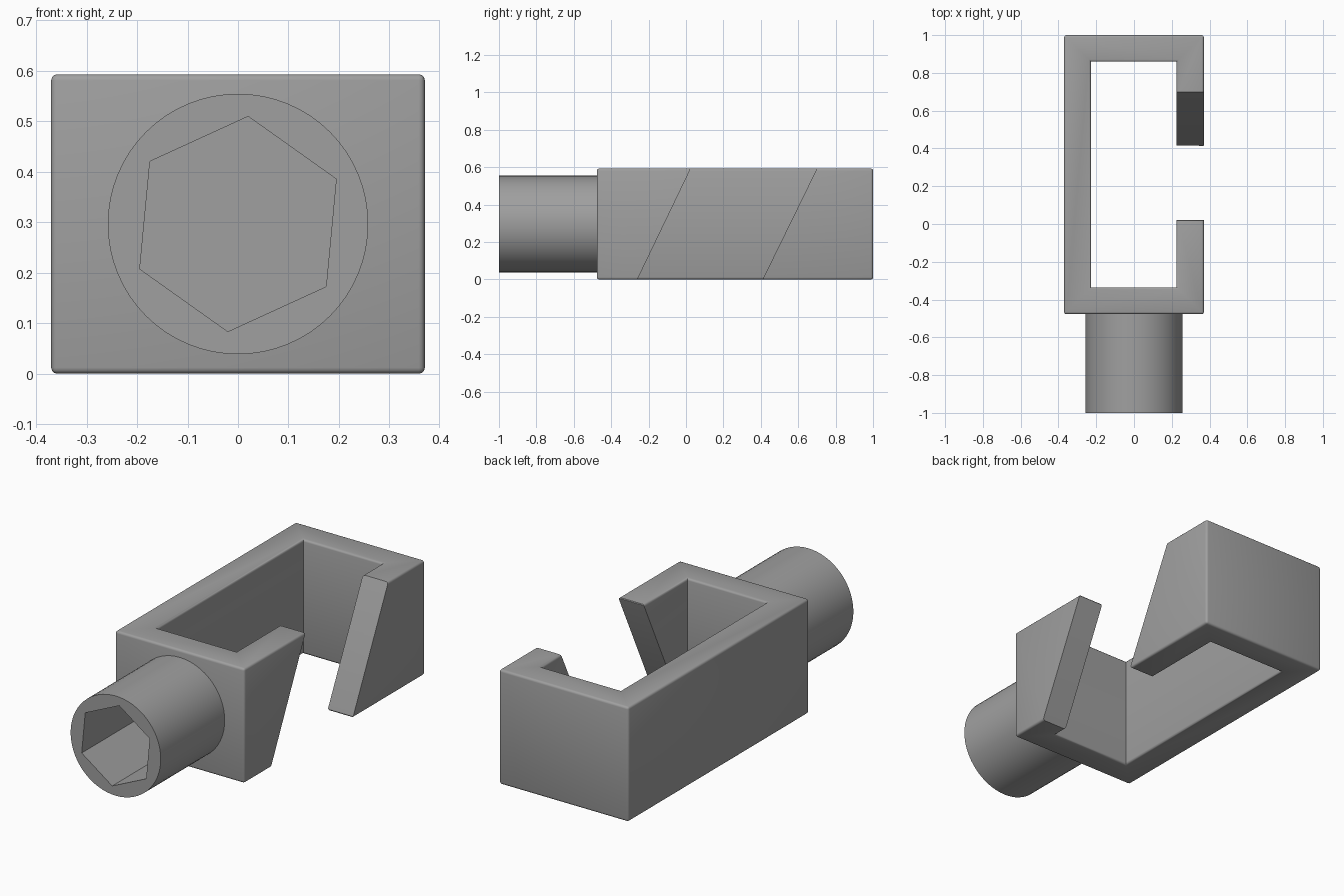
import bpy, bmesh, math

if "Cube" in bpy.data.objects:
    bpy.data.objects.remove(bpy.data.objects["Cube"])

H = 0.593          # height of the clip
grey = bpy.data.materials.new("plain grey")
grey.diffuse_color = (0.35, 0.35, 0.35, 1)
grey.use_nodes = True
grey.node_tree.nodes["Principled BSDF"].inputs["Base Color"].default_value = grey.diffuse_color


def finish(name, bm, material=grey):
    bmesh.ops.recalc_face_normals(bm, faces=bm.faces[:])
    mesh = bpy.data.meshes.new(name)
    bm.to_mesh(mesh)
    bm.free()
    mesh.materials.append(material)
    obj = bpy.data.objects.new(name, mesh)
    bpy.context.collection.objects.link(obj)
    return obj


def loft(bm, low, high):
    """Closed solid between two matching outlines."""
    a = [bm.verts.new(p) for p in low]
    b = [bm.verts.new(p) for p in high]
    bm.faces.new(a)
    bm.faces.new(b)
    n = len(a)
    for i in range(n):
        j = (i + 1) % n
        bm.faces.new((a[i], a[j], b[j], b[i]))


def prism(name, sides, radius, y0, y1, turn=0.0):
    """Prism lying along y, centred at half the clip height."""
    def ring(y):
        angles = [turn + 2 * math.pi * i / sides for i in range(sides)]
        return [(radius * math.cos(t), y, H / 2 + radius * math.sin(t)) for t in angles]
    bm = bmesh.new()
    loft(bm, ring(y0), ring(y1))
    return finish(name, bm)


def smooth(obj):
    bpy.ops.object.select_all(action='DESELECT')
    obj.select_set(True)
    bpy.context.view_layer.objects.active = obj
    bpy.ops.object.shade_smooth_by_angle(angle=math.radians(35))


# Clip frame: C outline whose mouth is cut on a slant (x, y at bottom, y at top)
outline = [
    (0.37, -0.26, 0.025), (0.37, -0.477, -0.477), (-0.37, -0.477, -0.477),
    (-0.37, 1.0, 1.0), (0.37, 1.0, 1.0), (0.37, 0.41, 0.70),
    (0.225, 0.41, 0.70), (0.225, 0.86, 0.86), (-0.228, 0.86, 0.86),
    (-0.228, -0.335, -0.335), (0.225, -0.335, -0.335), (0.225, -0.26, 0.025),
]
bm = bmesh.new()
loft(bm, [(x, y, 0) for x, y, _ in outline], [(x, y, H) for x, _, y in outline])
bmesh.ops.recalc_face_normals(bm, faces=bm.faces[:])


def rounded(e):
    p, q = (v.co for v in e.verts)
    if abs(p.z - q.z) < 1e-4:                       # rims, except the blunt mouth edges
        return e.calc_face_angle() > math.radians(80)
    mid = (p + q) / 2                               # outer upright corners
    return abs(mid.x) > 0.36 and (mid.y < -0.47 or mid.y > 0.99)


bmesh.ops.bevel(bm, geom=[e for e in bm.edges if rounded(e)], offset=0.012,
                offset_type='OFFSET', segments=3, profile=0.5, affect='EDGES',
                clamp_overlap=True)
smooth(finish("clip_frame", bm))

# Round stem with a blind hexagonal socket
stem = prism("stem", 64, 0.258, -1.0, -0.47)
cutter = prism("socket_cutter", 6, 0.214, -1.1, -0.5, math.radians(84.6))
cutter.hide_render = True
cut = stem.modifiers.new("socket", 'BOOLEAN')
cut.operation = 'DIFFERENCE'
cut.solver = 'EXACT'
cut.object = cutter
bpy.context.view_layer.objects.active = stem
bpy.ops.object.modifier_apply(modifier=cut.name)
bpy.data.objects.remove(cutter)
smooth(stem)
